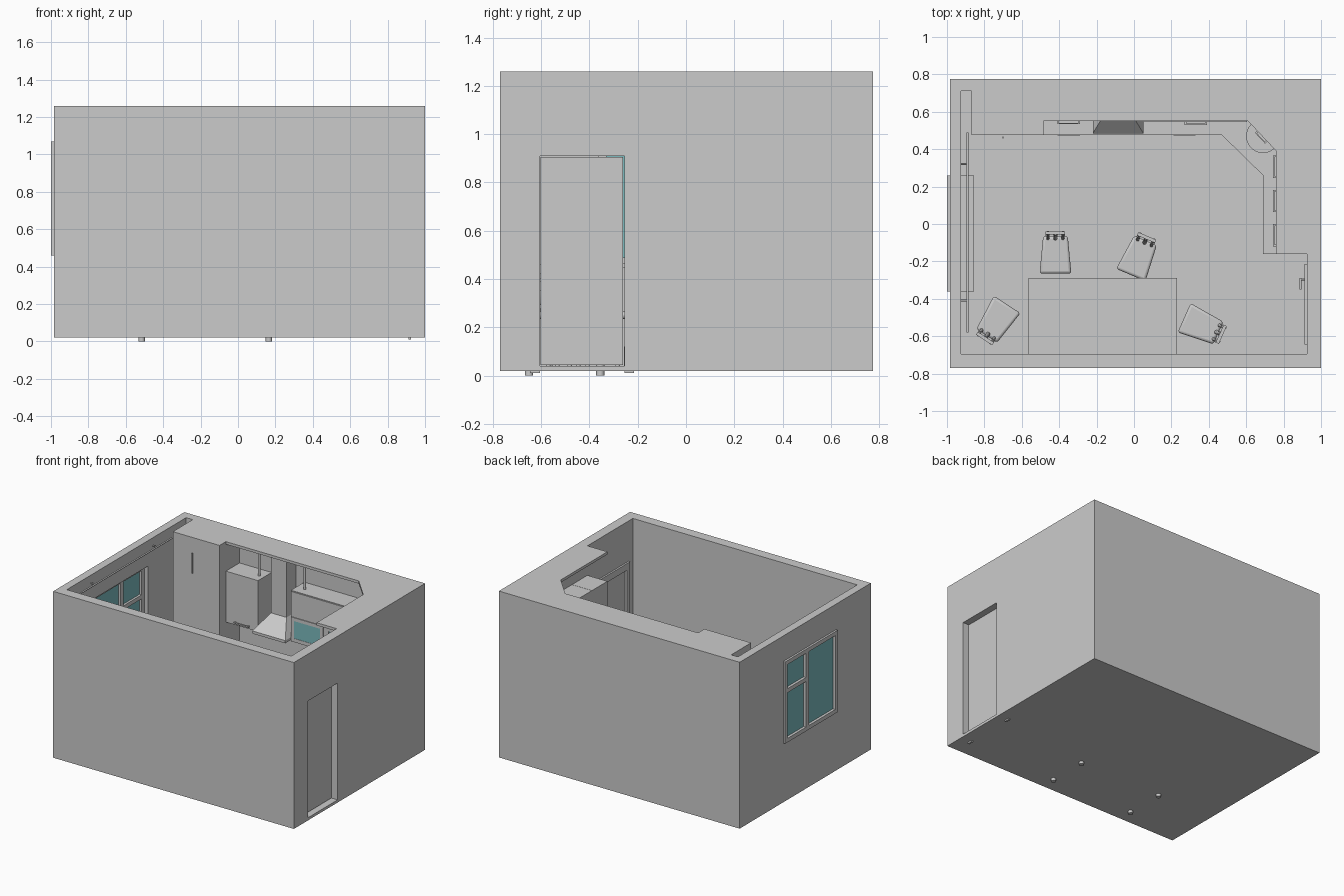
import bpy, bmesh, math
from mathutils import Matrix, Vector

if "Cube" in bpy.data.objects:
    bpy.data.objects.remove(bpy.data.objects["Cube"])

glass = bpy.data.materials.new("glass_teal")
glass.diffuse_color = (0.2, 0.5, 0.52, 1)
glass.use_nodes = True
glass.node_tree.nodes["Principled BSDF"].inputs["Base Color"].default_value = glass.diffuse_color


def finish(name, bm, mat=None):
    bmesh.ops.recalc_face_normals(bm, faces=bm.faces)
    me = bpy.data.meshes.new(name)
    bm.to_mesh(me)
    bm.free()
    ob = bpy.data.objects.new(name, me)
    bpy.context.collection.objects.link(ob)
    if mat:
        me.materials.append(mat)
    return ob


def prism(name, pts, z0, z1, mat=None):
    bm = bmesh.new()
    f = bm.faces.new([bm.verts.new((x, y, z0)) for x, y in pts])
    r = bmesh.ops.extrude_face_region(bm, geom=[f])
    bmesh.ops.translate(bm, vec=(0, 0, z1 - z0),
                        verts=[v for v in r["geom"] if isinstance(v, bmesh.types.BMVert)])
    return finish(name, bm, mat)


def box(name, x0, x1, y0, y1, z0, z1, mat=None):
    return prism(name, [(x0, y0), (x1, y0), (x1, y1), (x0, y1)], z0, z1, mat)


def rod(name, a, b, r, n=12):
    a, b = Vector(a), Vector(b)
    d = b - a
    m = Matrix.Translation((a + b) / 2) @ d.to_track_quat('Z', 'Y').to_matrix().to_4x4()
    bm = bmesh.new()
    bmesh.ops.create_cone(bm, cap_ends=True, segments=n, radius1=r, radius2=r, depth=d.length, matrix=m)
    return finish(name, bm)


def cut(ob, cutter):
    m = ob.modifiers.new("cut", 'BOOLEAN')
    m.operation, m.object, m.solver = 'DIFFERENCE', cutter, 'EXACT'
    bpy.context.view_layer.objects.active = ob
    bpy.ops.object.modifier_apply(modifier=m.name)
    bpy.data.objects.remove(cutter)


def handle(name, cx, cy, z, ang, length=0.12):
    # bar handle on two short posts; local +y points out of the door
    m = Matrix.Translation((cx, cy, z)) @ Matrix.Rotation(ang, 4, 'Z')
    h = length / 2
    for n, b in (("bar", (-h, h, .010, .016)), ("post_a", (-h, -h + .01, 0, .01)), ("post_b", (h - .01, h, 0, .01))):
        box(name + "_" + n, *b, -.005, .005).matrix_world = m


# room shell with window and door openings
room = box("room_walls", -.985, 1.0, -.77, .775, .02, 1.26)
cut(room, box("cut_room", -.925, .925, -.695, .71, .04, 1.4))
cut(room, box("cut_window", -1.1, -.9, -.36, .26, .46, 1.07))
cut(room, box("cut_door", .9, 1.1, -.605, -.255, .04, .91))

# ceiling strip above the cabinets
prism("ceiling_strip", [(-.485, .55), (.61, .55), (.76, .39), (.76, -.16), (.925, -.16),
                        (.925, .71), (-.485, .71)], 1.24, 1.26)

# window: frame, mullion, transom, panes, sill
for n, y0, y1, z0, z1 in (("bottom", -.36, .26, .46, .49), ("top", -.36, .26, 1.04, 1.07),
                          ("left", -.36, -.33, .49, 1.04), ("right", .23, .26, .49, 1.04),
                          ("mullion", -.02, .015, .49, 1.04), ("transom", .015, .23, .83, .86)):
    box("window_" + n, -1.0, -.955, y0, y1, z0, z1)
for i, (y0, y1, z0, z1) in enumerate(((-.33, -.02, .49, 1.04), (.015, .23, .49, .83), (.015, .23, .86, 1.04))):
    box(f"window_pane_{i}", -.98, -.972, y0, y1, z0, z1, glass)
box("window_sill", -.955, -.855, -.36, .26, .445, .465)

# curtain rod
rod("curtain_rod", (-.89, -.58, 1.2), (-.89, .49, 1.2), .006)
for y in (-.41, .32):
    rod("curtain_bracket", (-.925, y, 1.2), (-.89, y, 1.2), .005)

# door leaf, architrave, lever handle
box("door_leaf", .925, .955, -.602, -.26, .045, .905)
for n, y0, y1, z0, z1 in (("left", -.645, -.605, .01, .96), ("right", -.255, -.215, .01, .96),
                          ("top", -.605, -.255, .91, .96)):
    box("door_trim_" + n, .912, .926, y0, y1, z0, z1)
rod("door_handle_stem", (.925, -.295, .47), (.89, -.295, .47), .006)
rod("door_handle_lever", (.89, -.29, .47), (.89, -.35, .47), .006)

# tall cabinet
box("tall_cabinet", -.87, -.485, .475, .71, .04, 1.26)
rod("tall_cabinet_handle", (-.70, .462, 1.0), (-.70, .462, 1.15), .005)

# base cabinets and counter with a round corner sink
run = [(-.485, .475), (.47, .475), (.69, .26), (.69, -.16), (.925, -.16), (.925, .71), (-.485, .71)]
inner = [(-.485, .49), (.464, .49), (.705, .254), (.705, -.155), (.925, -.155), (.925, .71), (-.485, .71)]
prism("plinth", [(-.485, .51), (.455, .51), (.725, .245), (.725, -.155), (.925, -.155), (.925, .71), (-.485, .71)], .04, .08)
base = prism("base_cabinets", inner, .08, .43)
counter = prism("counter", run, .43, .45)
for ob in (base, counter):
    cut(ob, rod("cut_sink", (.69, .47, .37), (.69, .47, .6), .09, 32))
rim = rod("sink_rim", (.69, .47, .449), (.69, .47, .455), .097, 32)
cut(rim, rod("cut_rim", (.69, .47, .4), (.69, .47, .5), .088, 32))
rod("faucet_post", (.77, .55, .45), (.77, .55, .58), .008)
rod("faucet_spout", (.77, .55, .575), (.71, .49, .565), .006)
handle("base_handle_left", -.35, .49, .39, math.pi)
handle("base_handle_right", .27, .49, .39, math.pi)
handle("base_handle_side", .705, .07, .39, math.pi / 2)
box("oven_front", -.21, .04, .482, .49, .12, .41)
box("cooktop", -.21, .04, .50, .68, .45, .456)

# upper cabinets
box("upper_cabinet_left", -.485, -.22, .55, .71, .66, 1.04)
handle("upper_handle_left", -.35, .55, .68, math.pi)
box("upper_cabinet_right", .05, .61, .552, .71, .66, 1.04)
box("flap_top", .055, .605, .546, .552, .855, 1.035)
for i, x in enumerate((.055, .34)):
    a, b = x, x + .265
    for n, x0, x1, z0, z1 in (("low", a, b, .665, .69), ("high", a, b, .82, .845),
                              ("left", a, a + .025, .69, .82), ("right", b - .025, b, .69, .82)):
        box(f"flap_frame_{n}_{i}", x0, x1, .546, .552, z0, z1)
    box(f"flap_glass_{i}", a + .025, b - .025, .548, .5515, .69, .82, glass)
handle("upper_handle_right", .33, .546, .675, math.pi)
prism("upper_cabinet_corner", [(.61, .55), (.76, .39), (.925, .39), (.925, .71), (.61, .71)], .66, 1.04)
handle("upper_handle_corner", .685, .47, .68, math.radians(133), .08)
for i, y in enumerate((.207, .023, -.16)):
    box(f"upper_cabinet_side_{i}", .76, .925, y, y + .181, .66, 1.04)
    handle(f"upper_handle_side_{i}", .76, y + .10, .68, math.pi / 2)

# extractor hood, chimney, ceiling rods
bm = bmesh.new()
lo = [bm.verts.new(p) for p in ((-.22, .485, .69), (.05, .485, .69), (.05, .71, .69), (-.22, .71, .69))]
hi = [bm.verts.new(p) for p in ((-.15, .60, .80), (-.02, .60, .80), (-.02, .71, .80), (-.15, .71, .80))]
bm.faces.new(lo)
bm.faces.new(hi)
for i in range(4):
    bm.faces.new((lo[i], lo[(i + 1) % 4], hi[(i + 1) % 4], hi[i]))
finish("hood_canopy", bm)
box("hood_lip", -.22, .05, .485, .71, .67, .69)
box("hood_chimney", -.15, -.02, .60, .71, .80, 1.24)
for x in (-.26, .115):
    rod("ceiling_rod", (x, .62, 1.04), (x, .62, 1.24), .009)

# table
box("table_top", -.565, .23, -.695, -.29, .38, .405)
for x in (-.515, .165):
    for y in (-.65, -.355):
        rod("table_leg", (x, y, 0), (x, y, .38), .017, 16)
for y in (-.65, -.355):
    box("table_apron", -.515, .165, y - .006, y + .006, .34, .38)


# chairs: tapered seat, four legs, slatted back; local +y is the back side
def chair(i, cx, cy, ang):
    m = Matrix.Translation((cx, cy, 0)) @ Matrix.Rotation(math.radians(ang), 4, 'Z')
    seat = prism(f"chair_seat_{i}", [(-.085, -.095), (.085, -.095), (.066, .105), (-.066, .105)], .235, .265)
    bv = seat.modifiers.new("bevel", 'BEVEL')
    bv.width, bv.segments = .014, 3
    parts = [seat]
    for s in (-1, 1):
        parts.append(rod(f"chair_front_leg_{i}", (s * .068, -.078, .03), (s * .066, -.075, .24), .009))
        parts.append(rod(f"chair_back_leg_{i}", (s * .05, .095, .03), (s * .05, .09, .24), .009))
        parts.append(rod(f"chair_back_post_{i}", (s * .04, .09, .24), (s * .04, .125, .45), .009))
    parts.append(rod(f"chair_back_slat_{i}", (0, .09, .24), (0, .12, .43), .011))
    for z, y in ((.44, .122), (.37, .112)):
        parts.append(box(f"chair_back_rail_{i}", -.052, .052, y - .009, y + .009, z - .02, z + .02))
    for p in parts:
        p.matrix_world = m


for i, c in enumerate(((-.42, -.17, 0), (.02, -.185, -23), (-.73, -.51, 147), (.355, -.54, -114))):
    chair(i, *c)

# shade round parts smooth with sharp edges
for ob in bpy.context.collection.objects:
    ob.select_set(True)
bpy.context.view_layer.objects.active = room
bpy.ops.object.shade_smooth_by_angle(angle=math.radians(35))
